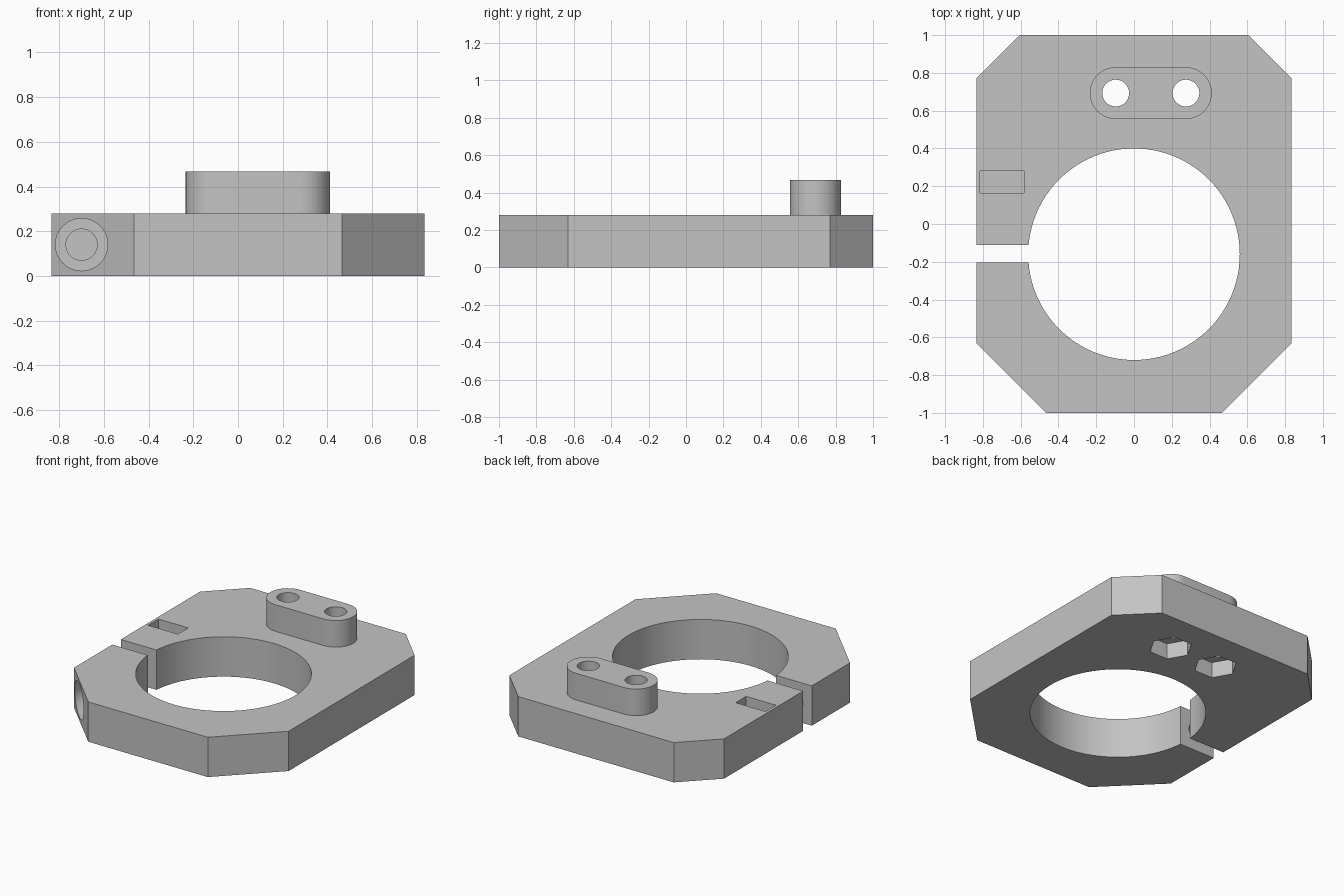
import bpy
import math

cube = bpy.data.objects.get("Cube")
if cube:
    bpy.data.objects.remove(cube, do_unlink=True)

THICK = 0.28
BOLT_X, BOLT_Z = -0.70, 0.14
HOLES = [(-0.097, 0.693), (0.275, 0.693)]

grey = bpy.data.materials.new("plain grey")
grey.use_nodes = True
colour = (0.55, 0.55, 0.55, 1)
grey.diffuse_color = colour
grey.node_tree.nodes["Principled BSDF"].inputs["Base Color"].default_value = colour


def prism(name, outline, z0, z1):
    """Extrude a counter-clockwise outline from z0 to z1."""
    n = len(outline)
    verts = [(x, y, z) for z in (z0, z1) for x, y in outline]
    faces = [tuple(reversed(range(n))), tuple(range(n, 2 * n))]
    faces += [(i, (i + 1) % n, n + (i + 1) % n, n + i) for i in range(n)]
    mesh = bpy.data.meshes.new(name)
    mesh.from_pydata(verts, [], faces)
    mesh.materials.append(grey)
    obj = bpy.data.objects.new(name, mesh)
    bpy.context.collection.objects.link(obj)
    return obj


def arc(cx, cy, r, start, sweep, n):
    return [(cx + r * math.cos(start + sweep * i / n),
             cy + r * math.sin(start + sweep * i / n)) for i in range(n)]


def circle(cx, cy, r, n=48):
    return arc(cx, cy, r, 0, math.tau, n)


def box(x0, x1, y0, y1):
    return [(x0, y0), (x1, y0), (x1, y1), (x0, y1)]


def along_y(name, r, y0, y1):
    """Round cutter lying along y on the clamp bolt axis."""
    obj = prism(name, circle(0, 0, r), -y1, -y0)
    obj.rotation_euler.x = math.pi / 2
    obj.location = (BOLT_X, 0, BOLT_Z)
    return obj


def combine(target, tool, operation):
    bpy.context.view_layer.update()
    mod = target.modifiers.new(tool.name, 'BOOLEAN')
    mod.operation, mod.solver, mod.object = operation, 'EXACT', tool
    bpy.ops.object.select_all(action='DESELECT')
    target.select_set(True)
    bpy.context.view_layer.objects.active = target
    bpy.ops.object.modifier_apply(modifier=mod.name)
    bpy.data.objects.remove(tool, do_unlink=True)


# Chamfered plate, mirrored across the centre line
half = [(0.465, -1), (0.835, -0.63), (0.835, 0.77), (0.605, 1)]
body = prism("clamp_plate", half + [(-x, y) for x, y in reversed(half)], 0, THICK)

# Raised boss with rounded ends
(ax, ay), (bx, by) = HOLES
boss_outline = (arc(bx, by, 0.137, -math.pi / 2, math.pi, 24) + [(bx, by + 0.137)]
                + arc(ax, ay, 0.137, math.pi / 2, math.pi, 24) + [(ax, ay - 0.137)])
combine(body, prism("boss", boss_outline, THICK - 0.08, 0.467), 'UNION')

# Large bore and clamp slit
cutters = [
    prism("bore", circle(0, -0.16, 0.56, 96), -0.1, 0.6),
    prism("slit", box(-1, -0.45, -0.205, -0.11), -0.1, 0.6),
]
# Screw holes with hexagonal nut pockets underneath
for x, y in HOLES:
    cutters.append(prism("screw_hole", circle(x, y, 0.071), -0.1, 0.6))
    cutters.append(prism("nut_pocket", circle(x, y, 0.139, 6), -0.1, 0.11))
# Clamp bolt: counterbore, shank hole and nut slot
cutters += [
    along_y("head_recess", 0.117, -1.2, -0.5),
    along_y("bolt_hole", 0.07, -0.7, 0.2),
    prism("nut_slot", box(-0.815, -0.583, 0.165, 0.28), 0.025, 0.6),
]
for cutter in cutters:
    combine(body, cutter, 'DIFFERENCE')

body.select_set(True)
bpy.context.view_layer.objects.active = body
bpy.ops.object.shade_smooth_by_angle(angle=math.radians(30))
